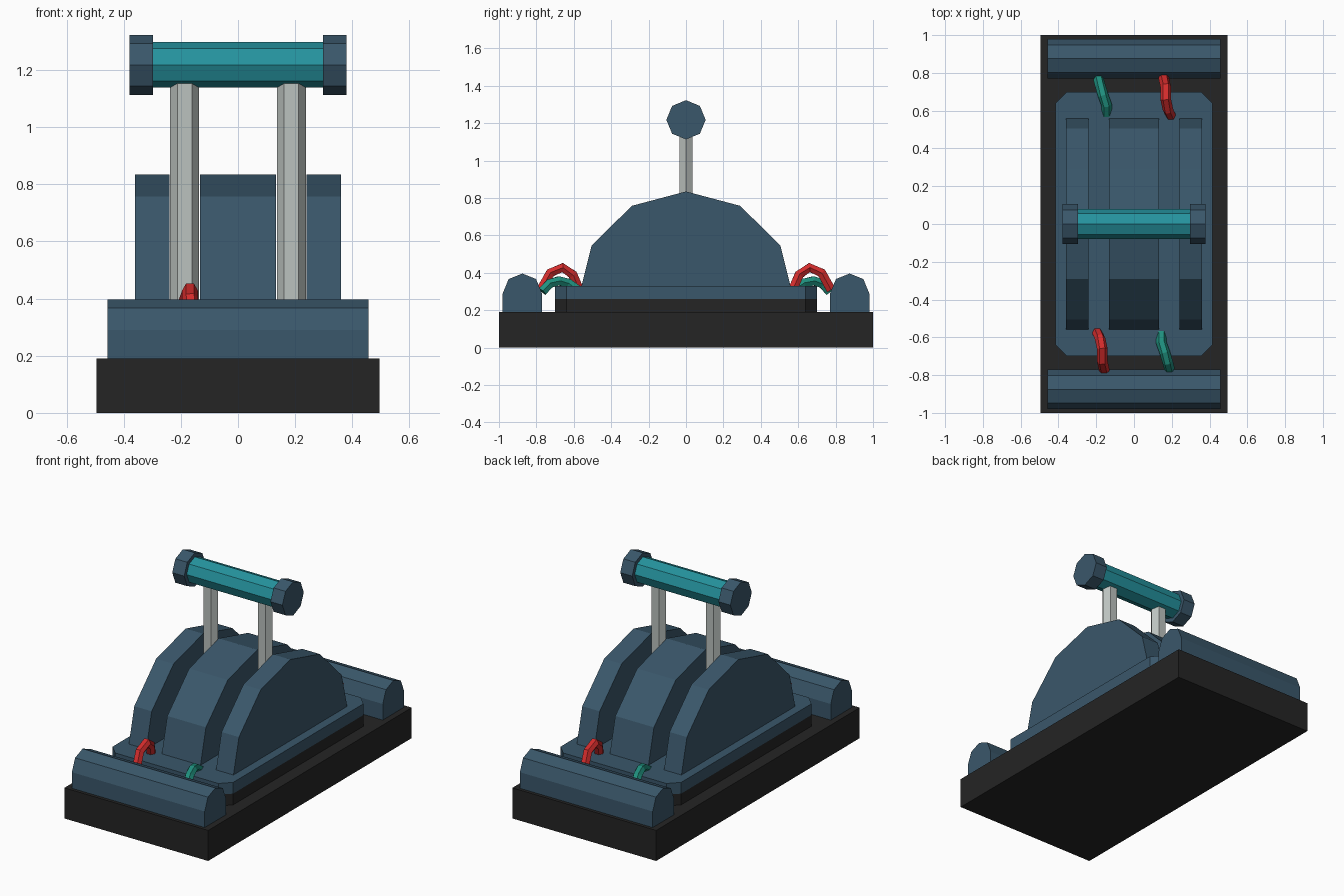
import bpy, bmesh, math
from mathutils import Vector

if "Cube" in bpy.data.objects:
    bpy.data.objects.remove(bpy.data.objects["Cube"])


def material(name, r, g, b):
    m = bpy.data.materials.new(name)
    m.diffuse_color = (r, g, b, 1)
    m.use_nodes = True
    m.node_tree.nodes["Principled BSDF"].inputs["Base Color"].default_value = m.diffuse_color
    return m


BLACK = material("black", 0.018, 0.018, 0.018)
BLUE = material("slate_blue", 0.042, 0.095, 0.145)
TEAL = material("teal", 0.018, 0.29, 0.34)
GREY = material("light_grey", 0.50, 0.54, 0.52)
RED = material("red", 0.65, 0.025, 0.025)
GREEN = material("green", 0.014, 0.28, 0.21)


def loft(name, rings, mat):
    """Closed solid skinned through equal-sized rings of points."""
    bm = bmesh.new()
    loops = [[bm.verts.new(p) for p in ring] for ring in rings]
    n = len(loops[0])
    for a, b in zip(loops, loops[1:]):
        for i in range(n):
            j = (i + 1) % n
            bm.faces.new((a[i], a[j], b[j], b[i]))
    bm.faces.new(loops[0][::-1])
    bm.faces.new(loops[-1])
    bmesh.ops.recalc_face_normals(bm, faces=bm.faces)
    me = bpy.data.meshes.new(name)
    bm.to_mesh(me)
    bm.free()
    me.materials.append(mat)
    ob = bpy.data.objects.new(name, me)
    bpy.context.collection.objects.link(ob)
    return ob


def extrude_x(name, profile, x0, x1, mat):
    return loft(name, [[(x, y, z) for y, z in profile] for x in (x0, x1)], mat)


def extrude_z(name, profile, z0, z1, mat):
    return loft(name, [[(x, y, z) for x, y in profile] for z in (z0, z1)], mat)


def polygon(n, rx, ry, cx=0, cy=0):
    return [(cx + rx * math.cos(math.tau * i / n), cy + ry * math.sin(math.tau * i / n))
            for i in range(n)]


def tube(name, path, radius, mat):
    pts = [Vector(p) for p in path]
    rings = []
    for i, p in enumerate(pts):
        t = (pts[min(i + 1, len(pts) - 1)] - pts[max(i - 1, 0)]).normalized()
        u = (Vector((1, 0, 0)) - t * t.x).normalized()
        v = t.cross(u)
        rings.append([p + u * a + v * b for a, b in polygon(6, radius, radius)])
    return loft(name, rings, mat)


# base slab
extrude_z("base", [(-.495, -1), (.495, -1), (.495, 1), (-.495, 1)], 0, .19, BLACK)

# chamfered plate and its dark footing
X, Y, C = .415, .70, .06
outline = [(-X, -Y + C), (-X + C, -Y), (X - C, -Y), (X, -Y + C),
           (X, Y - C), (X - C, Y), (-X + C, Y), (-X, Y - C)]
extrude_z("plate_footing", outline, .185, .26, BLACK)
extrude_z("plate", outline, .26, .33, BLUE)

# three domed housings with slots between them
half = [(.56, .325), (.505, .545), (.29, .758)]
dome = half + [(0, .835)] + [(-y, z) for y, z in reversed(half)]
for name, x0, x1 in (("left", -.36, -.24), ("middle", -.133, .133), ("right", .24, .36)):
    extrude_x(name + "_housing", dome, x0, x1, BLUE)

# rounded rails at front and back
half = [(.105, .185), (.105, .29), (.073, .367)]
rail = half + [(0, .396)] + [(-y, z) for y, z in reversed(half)]
for name, cy in (("front", -.875), ("back", .875)):
    extrude_x(name + "_rail", [(y + cy, z) for y, z in rail], -.457, .457, BLUE)

# lever arms, grip and end caps
HZ = 1.218
extrude_x("grip", polygon(8, .08, .08, 0, HZ), -.30, .30, TEAL)
for name, s in (("left", -1), ("right", 1)):
    extrude_z(name + "_lever", polygon(6, .051, .041, s * .187), .325, HZ, GREY)
    extrude_x(name + "_grip_cap", polygon(8, .105, .105, 0, HZ), s * .297, s * .379, BLUE)

# cables, repeated at the back by a half turn
red = [(-.195, -.575, .32), (-.18, -.605, .39), (-.168, -.66, .428),
       (-.168, -.725, .40), (-.157, -.775, .31)]
green = [(.145, -.58, .31), (.145, -.63, .345), (.163, -.68, .357),
         (.178, -.73, .342), (.188, -.768, .30)]
for end, s in (("front", 1), ("back", -1)):
    for colour, path, mat in (("red", red, RED), ("green", green, GREEN)):
        tube(f"{end}_{colour}_cable", [(s * x, s * y, z) for x, y, z in path], .028, mat)
